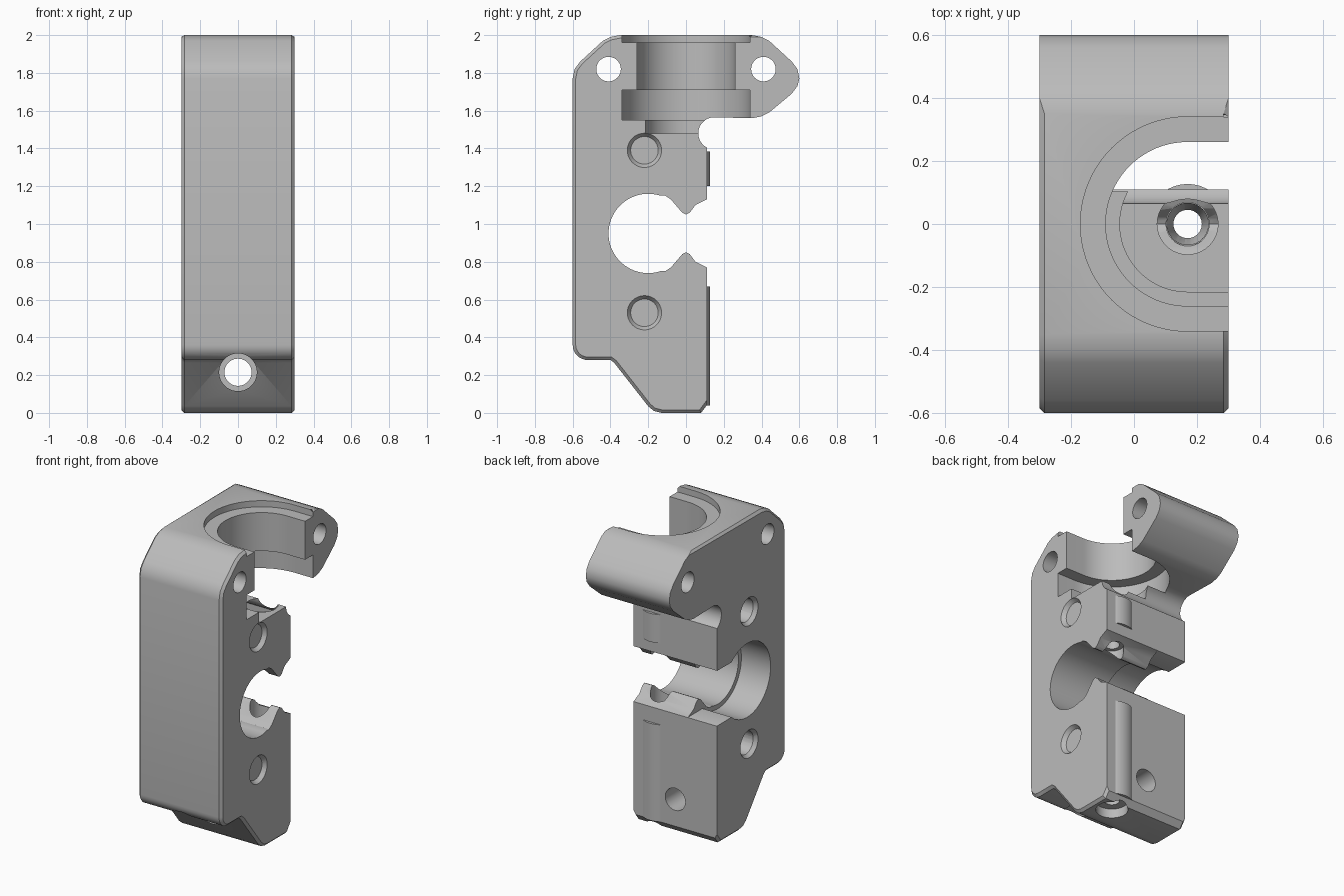
import bpy, bmesh
from math import cos, sin, radians
from mathutils import Matrix, Vector

cube = bpy.data.objects.get("Cube")
if cube:
    bpy.data.objects.remove(cube, do_unlink=True)

grey = bpy.data.materials.new("plain grey")
grey.use_nodes = True
colour = (0.5, 0.5, 0.5, 1)
grey.diffuse_color = colour
grey.node_tree.nodes["Principled BSDF"].inputs["Base Color"].default_value = colour


def arc(cx, cy, r, a, b, n=16):
    angles = [radians(a + (b - a) * i / n) for i in range(n + 1)]
    return [(cx + r * cos(t), cy + r * sin(t)) for t in angles]


def prism(name, outline, lo, hi, axis, bevel_rule=None):
    """Extrude a closed outline along an axis; the outline lies in the other two axes."""
    place = {"X": lambda u, v, w: (w, u, v),
             "Y": lambda u, v, w: (u, w, v),
             "Z": lambda u, v, w: (u, v, w)}[axis]
    bm = bmesh.new()
    face = bm.faces.new([bm.verts.new(place(u, v, lo)) for u, v in outline])
    out = bmesh.ops.extrude_face_region(bm, geom=[face])
    verts = [g for g in out["geom"] if isinstance(g, bmesh.types.BMVert)]
    bmesh.ops.translate(bm, verts=verts, vec=Vector(place(0, 0, hi - lo)))
    bmesh.ops.recalc_face_normals(bm, faces=bm.faces)
    if bevel_rule:
        edges = [e for e in bm.edges if bevel_rule(e)]
        bmesh.ops.bevel(bm, geom=edges, offset=0.016, segments=1, affect="EDGES")
    mesh = bpy.data.meshes.new(name)
    bm.to_mesh(mesh)
    bm.free()
    mesh.materials.append(grey)
    ob = bpy.data.objects.new(name, mesh)
    bpy.context.collection.objects.link(ob)
    return ob


def combine(target, tool, operation="DIFFERENCE"):
    tool.hide_render = True
    mod = target.modifiers.new("combine", "BOOLEAN")
    mod.operation, mod.object, mod.solver = operation, tool, "EXACT"
    bpy.ops.object.select_all(action="DESELECT")
    target.select_set(True)
    bpy.context.view_layer.objects.active = target
    bpy.ops.object.modifier_apply(modifier=mod.name)
    bpy.data.objects.remove(tool, do_unlink=True)


def rod(u, v, r, lo, hi, axis, n=40):
    return prism("rod", arc(u, v, r, 0, 360 - 360 / n, n - 1), lo, hi, axis)


def cone(r_low, r_high, lo, hi, matrix):
    bm = bmesh.new()
    bmesh.ops.create_cone(bm, cap_ends=True, segments=40, radius1=r_low, radius2=r_high,
                          depth=hi - lo, matrix=matrix @ Matrix.Translation((0, 0, (lo + hi) / 2)))
    mesh = bpy.data.meshes.new("cone")
    bm.to_mesh(mesh)
    bm.free()
    mesh.materials.append(grey)
    ob = bpy.data.objects.new("cone", mesh)
    bpy.context.collection.objects.link(ob)
    return ob


# Side outline of the block, with the clamp slot mirrored about its own centre line
SLOT_Z = 0.95
lip = [(0.11, 0.77), (0.05, 0.80), (0.02, 0.84), (0, 0.85), (-0.02, 0.84), (-0.08, 0.77), (-0.11, 0.75)]
upper_lip = [(y, 2 * SLOT_Z - z) for y, z in reversed(lip)]
nose = [(0.35, 1.56), (0.40, 1.57), (0.44, 1.59), (0.56, 1.69), (0.59, 1.73), (0.6, 1.77),
        (0.59, 1.82), (0.56, 1.86), (0.44, 1.97), (0.40, 1.99), (0.35, 2)]
shoulder = [(-0.35, 2), (-0.40, 1.99), (-0.44, 1.97), (-0.56, 1.86), (-0.59, 1.82), (-0.6, 1.77)]
outline = ([(-0.13, 0), (0.08, 0), (0.11, 0.04)] + lip
           + arc(-0.2, SLOT_Z, 0.21, -72, -288, 40) + upper_lip
           + arc(0.15, 1.48, 0.085, -118, -270) + nose + shoulder
           + arc(-0.52, 0.36, 0.08, 180, 270, 8)
           + [(-0.40, 0.28), (-0.38, 0.265), (-0.2, 0.035), (-0.17, 0.01)])


def outer_edge(e):
    a, b = e.verts
    if abs(a.co.x - b.co.x) > 0.01:
        return False
    mid = (a.co + b.co) / 2
    return mid.y < -0.42 or mid.z < 0.28 or (mid.z > 1.99 and mid.y < 0.1)


block = prism("bearing_block", outline, -0.3, 0.3, "X", outer_edge)

# Rounded ribs on the back around the vertical screw
SCREW_X = 0.17
for lo, hi in ((0.04, 0.67), (1.20, 1.385)):
    combine(block, rod(SCREW_X, 0, 0.127, lo, hi, "Z"), "UNION")

# Stepped bearing seat, open toward the left side
for r, lo, hi in ((0.34, 1.96, 2.1), (0.26, 1.70, 1.97), (0.34, 1.55, 1.71), (0.215, 1.48, 1.56)):
    seat = arc(SCREW_X, 0, r, 90, 270, 40) + [(0.5, -r), (0.5, r)]
    combine(block, prism("seat_cut", seat, lo, hi, "Z"))

# Wider clamp bore on the right side
wide = arc(-0.2, SLOT_Z, 0.24, 48, 312, 40) + [(0.3, SLOT_Z - 0.18), (0.3, SLOT_Z + 0.18)]
combine(block, prism("clamp_cut", wide, -0.5, -0.09, "X"))

# Pivot holes through the top corners
for y in (-0.41, 0.41):
    combine(block, rod(y, 1.82, 0.065, -0.5, 0.5, "X"))

# Countersunk cross holes above and below the clamp
for z in (0.53, 1.39):
    combine(block, rod(-0.22, z, 0.074, -0.5, 0.5, "X"))
    for side in (-1, 1):
        turn = Matrix.Translation((0, -0.22, z)) @ Matrix.Rotation(radians(90 * side), 4, "Y")
        combine(block, cone(0.073, 0.10, 0.275, 0.313, turn))

# Vertical screw hole with a throat, and flared mouths at top and bottom
at_screw = Matrix.Translation((SCREW_X, 0, 0))
combine(block, rod(SCREW_X, 0, 0.045, -0.1, 1.55, "Z"))
combine(block, rod(SCREW_X, 0, 0.07, 0.6, 1.12, "Z"))
combine(block, cone(0.044, 0.07, 1.33, 1.42, at_screw))
combine(block, cone(0.07, 0.101, 1.41, 1.492, at_screw))
combine(block, rod(SCREW_X, 0, 0.095, -0.1, 0.06, "Z"))

# Front to back screw hole with a counterbore in the sloped foot
combine(block, rod(0, 0.215, 0.072, -0.7, 0.5, "Y"))
combine(block, rod(0, 0.215, 0.10, -0.7, -0.2, "Y"))

# Smooth curved walls, crisp edges
bpy.ops.object.select_all(action="DESELECT")
block.select_set(True)
bpy.context.view_layer.objects.active = block
bpy.ops.object.shade_smooth_by_angle(angle=radians(28))
